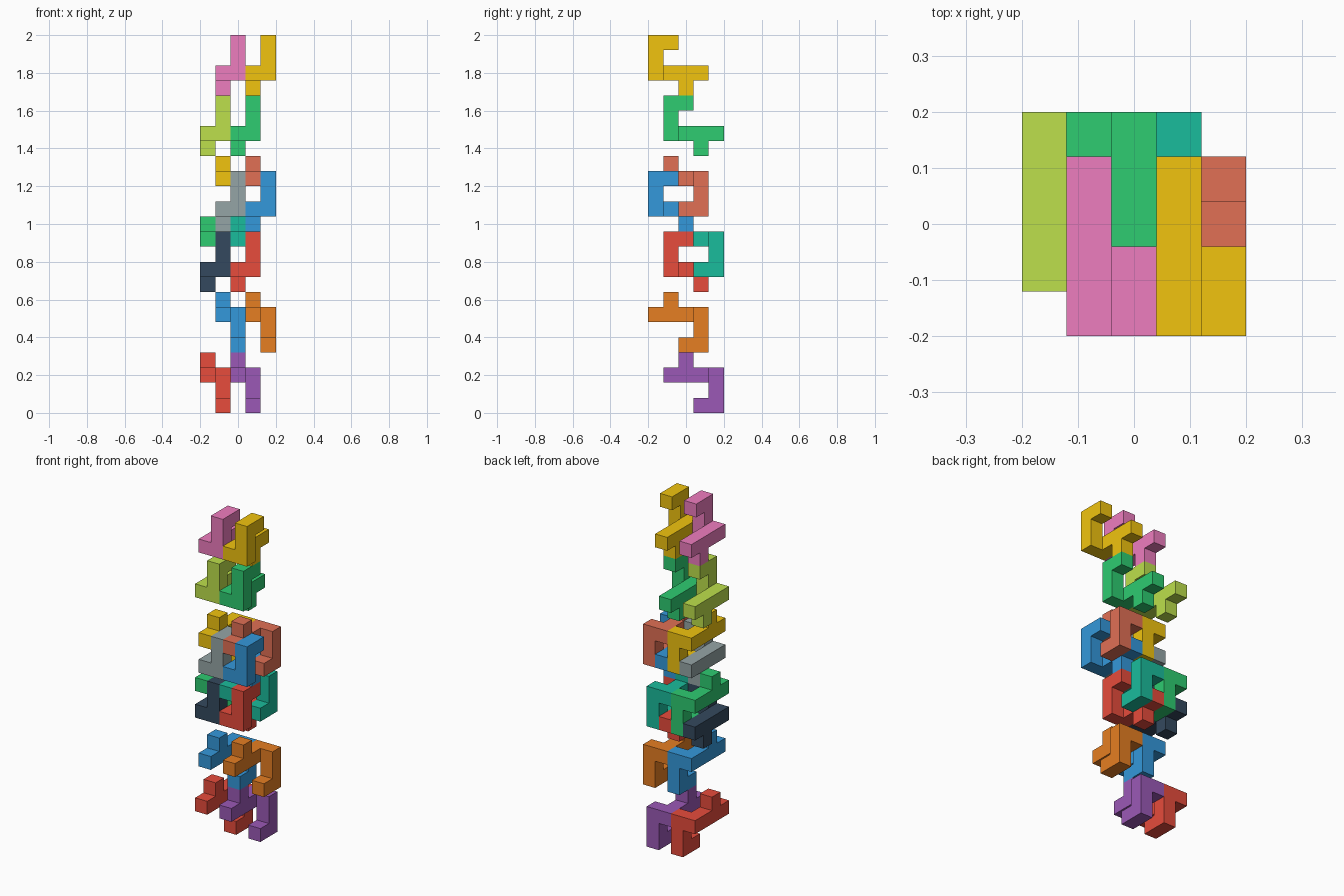
import bpy, bmesh
from mathutils import Color, Vector

CELL = 0.08

default = bpy.data.objects.get("Cube")
if default:
    bpy.data.objects.remove(default, do_unlink=True)

# Hooked block in unit cells: a long bar, a stud on top, a hook hanging beside it
BAR = [(0, y, 0) for y in range(4)]
STUD = [(0, 1, 1)]
HOOK = [(1, 3, 0), (1, 3, -1), (1, 3, -2), (1, 2, -2)]
HOOK_DOWN = BAR + STUD + HOOK
# Same block turned half a turn about x
HOOK_UP = [(x, 3 - y, -z) for x, y, z in HOOK_DOWN]

PALETTE = {
    "red": "e74c3c", "purple": "9b59b6", "blue": "3498db", "orange": "e67e22",
    "green": "2ecc71", "teal": "1abc9c", "navy": "34495e", "yellow": "f1c40f",
    "coral": "e17055", "grey": "95a5a6", "lime": "bde04c", "pink": "ee7dbf",
}


def make_material(name, code):
    srgb = Color([int(code[i:i + 2], 16) / 255 for i in (0, 2, 4)])
    rgba = (*srgb.from_srgb_to_scene_linear(), 1)
    mat = bpy.data.materials.new(name)
    mat.use_nodes = True
    mat.diffuse_color = rgba
    mat.node_tree.nodes["Principled BSDF"].inputs["Base Color"].default_value = rgba
    return mat


def add_block(name, cells, origin, mat):
    """Skin a set of cells with one closed shell."""
    filled = set(cells)
    bm = bmesh.new()
    for cell in cells:
        centre = Vector(cell) + Vector((0.5, 0.5, 0.5))
        for axis in range(3):
            for sign in (-1, 1):
                n = Vector((0, 0, 0))
                n[axis] = sign
                if tuple(int(c + d) for c, d in zip(cell, n)) in filled:
                    continue
                u = Vector((0, 0, 0))
                u[(axis + 1) % 3] = 1
                v = n.cross(u)
                corners = [(-u - v), (u - v), (u + v), (v - u)]
                bm.faces.new([bm.verts.new(centre + (n + c) / 2) for c in corners])
    bmesh.ops.remove_doubles(bm, verts=bm.verts, dist=0.01)
    # Merge coplanar cell faces into clean flat sides
    bmesh.ops.dissolve_limit(bm, angle_limit=0.01, verts=bm.verts, edges=bm.edges)
    bmesh.ops.scale(bm, vec=(CELL, CELL, CELL), verts=bm.verts)
    mesh = bpy.data.meshes.new(name)
    bm.to_mesh(mesh)
    bm.free()
    mesh.materials.append(mat)
    obj = bpy.data.objects.new(name, mesh)
    x, y, z = origin
    obj.location = ((x - 2.5) * CELL, (y - 2.5) * CELL, z * CELL)
    bpy.context.collection.objects.link(obj)


materials = {name: make_material(name, code) for name, code in PALETTE.items()}

# Layers from the ground up: shape, bar start of the right block, colours of the pair
LAYERS = [
    ("base", HOOK_DOWN, (0, 1, 2), "red", "purple"),
    ("second", HOOK_DOWN, (1, 0, 6), "blue", "orange"),
    ("third", HOOK_UP, (0, 1, 9), "navy", "red"),
    ("fourth", HOOK_DOWN, (0, 1, 11), "green", "teal"),
    ("fifth", HOOK_UP, (1, 0, 13), "grey", "blue"),
    ("sixth", HOOK_DOWN, (1, 0, 15), "yellow", "coral"),
    ("seventh", HOOK_UP, (0, 1, 18), "lime", "green"),
    ("top", HOOK_UP, (1, 0, 22), "pink", "yellow"),
]

for layer, cells, (x, y, z), right_colour, left_colour in LAYERS:
    add_block(f"{layer}_right_block", cells, (x, y, z), materials[right_colour])
    add_block(f"{layer}_left_block", cells, (x + 2, y, z), materials[left_colour])
